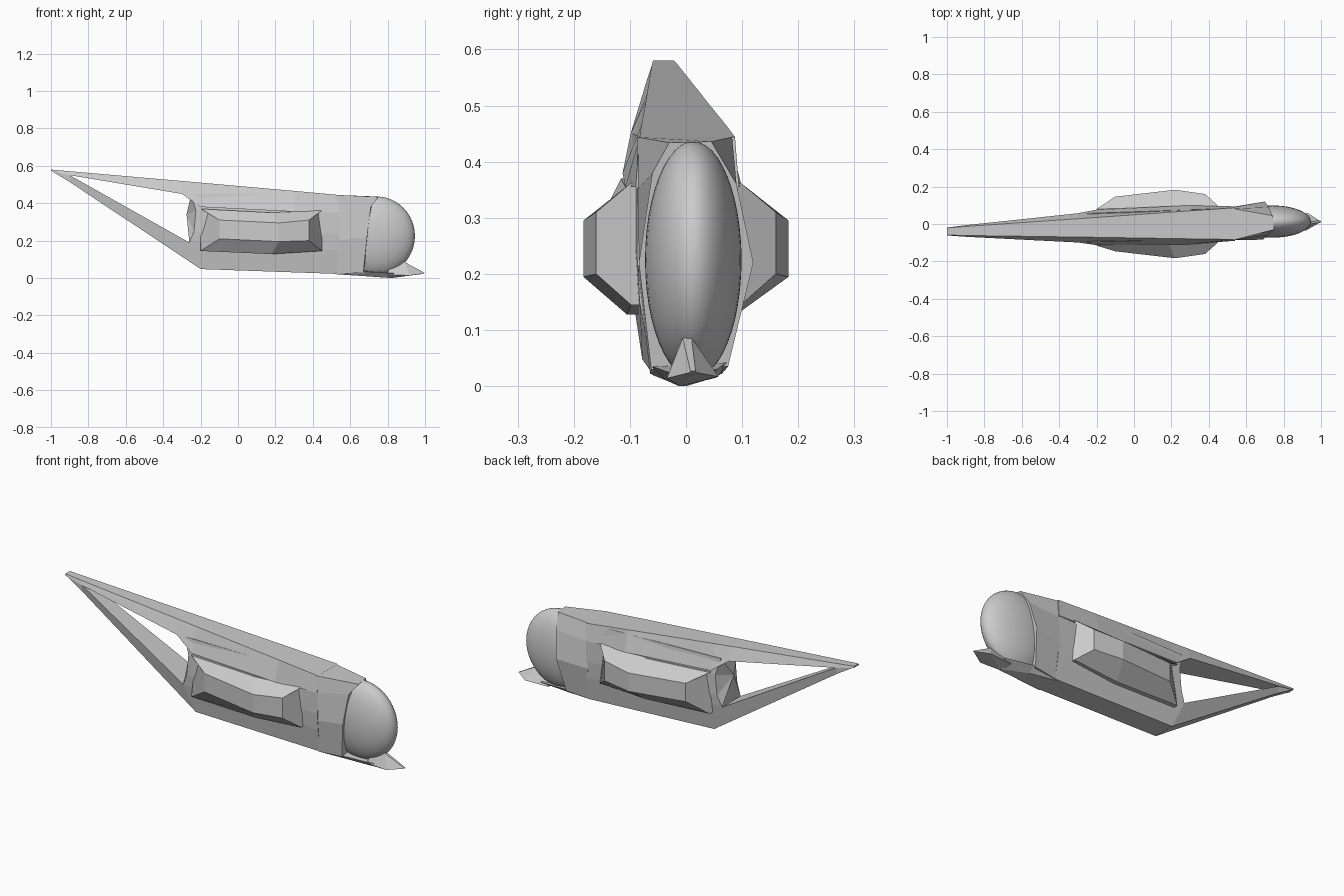
import bpy, bmesh

grey = bpy.data.materials.new("plain grey")
grey.diffuse_color = (0.6, 0.6, 0.6, 1)


def axis(x):
    """The craft is yawed slightly: y of its centre line at x."""
    return -0.0125 + 0.0275 * x


def finish(name, bm):
    bmesh.ops.recalc_face_normals(bm, faces=bm.faces)
    me = bpy.data.meshes.new(name)
    bm.to_mesh(me)
    bm.free()
    me.materials.append(grey)
    ob = bpy.data.objects.new(name, me)
    bpy.context.collection.objects.link(ob)
    return ob


def loft(name, rings, start_apex=None):
    """Skin closed rings of equal length; the first end may be a fan."""
    bm = bmesh.new()
    vs = [[bm.verts.new(p) for p in r] for r in rings]
    n = len(vs[0])
    for a, b in zip(vs, vs[1:]):
        for i in range(n):
            j = (i + 1) % n
            bm.faces.new((a[i], a[j], b[j], b[i]))
    if start_apex:
        c = bm.verts.new(start_apex)
        for i in range(n):
            bm.faces.new((vs[0][i], vs[0][(i + 1) % n], c))
    else:
        bm.faces.new(vs[0])
    bm.faces.new(vs[-1])
    return finish(name, bm)


def mirrored(half):
    """Ring from (x, half width, z) points, top to bottom, both sides."""
    right = [(x, axis(x) + h, z) for x, h, z in half]
    left = [(x, axis(x) - h, z) for x, h, z in reversed(half)]
    return right + left


# Roof boom: narrow tail tip widening towards the front, flared sides
loft("roof_boom", [
    mirrored([(-1.0, 0.019, 0.58), (-1.0, 0.021, 0.572)]),
    mirrored([(-0.9, 0.024, 0.571), (-0.9, 0.031, 0.55)]),
    mirrored([(-0.3, 0.049, 0.519), (-0.3, 0.078, 0.45)]),
    mirrored([(-0.2, 0.053, 0.51), (-0.2, 0.095, 0.38)]),
    mirrored([(0.3, 0.075, 0.466), (0.3, 0.104, 0.355)]),
    mirrored([(0.54, 0.085, 0.444), (0.54, 0.092, 0.355)]),
])

# Lower strut: from the tail tip down to the rear keel corner
loft("lower_strut", [
    mirrored([(-0.99, 0.019, 0.578), (-1.0, 0.019, 0.574)]),
    mirrored([(-0.9, 0.027, 0.55), (-0.9, 0.024, 0.514)]),
    mirrored([(-0.26, 0.08, 0.19), (-0.2, 0.06, 0.048)]),
])

# Main hull with a rear wall bulging backwards
loft("hull", [
    mirrored([(-0.25, 0.076, 0.45), (-0.225, 0.088, 0.36),
              (-0.235, 0.088, 0.25), (-0.26, 0.08, 0.19), (-0.2, 0.06, 0.048)]),
    mirrored([(0.54, 0.082, 0.443), (0.54, 0.09, 0.35),
              (0.54, 0.09, 0.24), (0.54, 0.085, 0.15), (0.54, 0.062, 0.022)]),
], start_apex=(-0.275, axis(-0.27), 0.34))

# Side pods: bevelled blisters with a slightly bent outer face
base = [(-0.2, 0.145, 0.37), (0.18, 0.128, 0.35), (0.45, 0.145, 0.362)]
outer = [(-0.1, 0.21, 0.31, 0.146), (0.22, 0.195, 0.295, 0.183),
         (0.38, 0.20, 0.31, 0.16)]
for label, side in (("left_pod", -1), ("right_pod", 1)):
    rings = []
    for (bx, b0, b1), (ox, o0, o1, oy) in zip(base, outer):
        y = axis(bx) + side * 0.06
        lip = axis(bx) + side * 0.098
        rings.append([(bx, y, b0), (bx, lip, b0), (ox, side * oy, o0),
                      (ox, side * oy, o1), (bx, lip, b1), (bx, y, b1)])
    loft(label, rings)

# Faceted collar holding the globe
loft("collar", [
    [(0.53, -0.087, 0.444), (0.53, 0.082, 0.444), (0.53, 0.09, 0.35),
     (0.53, 0.092, 0.2), (0.53, 0.064, 0.022), (0.53, -0.064, 0.022),
     (0.53, -0.085, 0.2), (0.53, -0.087, 0.35)],
    [(0.75, -0.03, 0.434), (0.74, 0.045, 0.436), (0.72, 0.09, 0.36),
     (0.70, 0.12, 0.22), (0.67, 0.075, 0.035), (0.67, -0.062, 0.03),
     (0.69, -0.084, 0.22), (0.71, -0.06, 0.38)],
])

# Smooth globe at the nose
bpy.ops.mesh.primitive_uv_sphere_add(segments=48, ring_count=24, radius=1,
                                     location=(0.74, 0.013, 0.225))
globe = bpy.context.object
globe.name = "nose_globe"
globe.scale = (0.206, 0.086, 0.211)
globe.data.materials.append(grey)
bpy.ops.object.shade_smooth()

# Chin plate running under the globe
loft("chin_plate", [
    [(0.53, 0.064, 0.03), (0.53, -0.064, 0.03),
     (0.53, -0.06, 0.02), (0.53, 0.06, 0.02)],
    [(0.68, 0.072, 0.042), (0.68, -0.06, 0.035),
     (0.68, -0.035, 0.01), (0.68, 0.04, 0.012)],
    [(0.84, 0.055, 0.03), (0.84, -0.032, 0.025),
     (0.82, -0.012, 0.0), (0.82, 0.0, 0.0)],
])

# Pointed beak at the end of the chin
loft("chin_beak", [
    [(0.81, 0.012, 0.08), (0.81, -0.008, 0.08), (0.80, -0.033, 0.018),
     (0.80, -0.01, 0.0), (0.80, 0.05, 0.014)],
    [(0.89, 0.010, 0.086), (0.89, -0.006, 0.086), (0.92, -0.034, 0.014),
     (0.82, -0.01, 0.0), (0.93, 0.058, 0.017)],
    [(1.0, 0.017, 0.027), (1.0, 0.008, 0.027), (0.99, 0.006, 0.024),
     (0.98, 0.012, 0.021), (0.99, 0.019, 0.024)],
])
